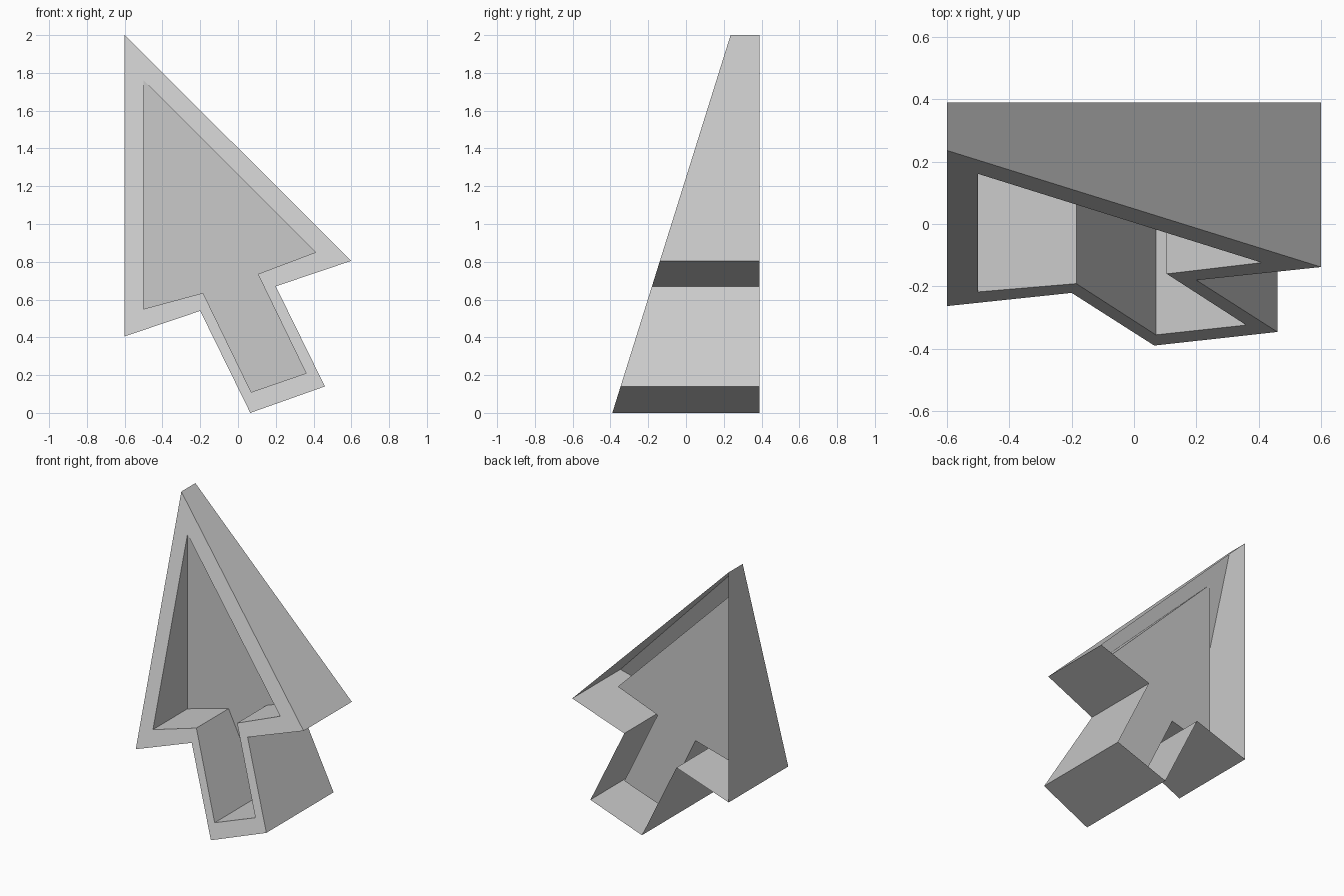
import bpy
import bmesh

cube = bpy.data.objects.get("Cube")
if cube:
    bpy.data.objects.remove(cube, do_unlink=True)

# Single grey material
GREY = (0.59, 0.59, 0.59, 1.0)
grey = bpy.data.materials.new("plain_grey")
grey.use_nodes = True
grey.diffuse_color = GREY
grey.node_tree.nodes["Principled BSDF"].inputs["Base Color"].default_value = GREY

# Arrow outlines (x, z), clockwise from the tip
OUTER = [(-0.6, 2.0), (0.6, 0.805), (0.2, 0.67), (0.46, 0.14),
         (0.065, 0.0), (-0.2, 0.54), (-0.6, 0.405)]
INNER = [(-0.5, 1.76), (0.41, 0.85), (0.105, 0.735), (0.36, 0.21),
         (0.07, 0.11), (-0.185, 0.635), (-0.5, 0.55)]
BACK = 0.39


def slope_y(z):
    """Depth of the slanted front plane at height z."""
    return -0.39 + 0.313 * z


FLOOR = slope_y(INNER[0][1])


def on_slope(bm, outline):
    return [bm.verts.new((x, slope_y(z), z)) for x, z in outline]


def on_plane(bm, outline, y):
    return [bm.verts.new((x, y, z)) for x, z in outline]


def bridge(bm, a, b):
    """Band of quads between two matching loops."""
    for i in range(len(a)):
        j = (i + 1) % len(a)
        bm.faces.new((a[i], a[j], b[j], b[i]))


def finish(bm, name):
    bmesh.ops.remove_doubles(bm, verts=bm.verts, dist=0.0001)
    mesh = bpy.data.meshes.new(name)
    bm.to_mesh(mesh)
    bm.free()
    mesh.materials.append(grey)
    obj = bpy.data.objects.new(name, mesh)
    bpy.context.scene.collection.objects.link(obj)


# Outer side walls, open at the back
bm = bmesh.new()
bridge(bm, on_slope(bm, OUTER), on_plane(bm, OUTER, BACK))
finish(bm, "arrow_side_walls")

# Slanted front rim
bm = bmesh.new()
bridge(bm, on_slope(bm, INNER), on_slope(bm, OUTER))
finish(bm, "arrow_front_rim")

# Recess walls and upright floor panel
bm = bmesh.new()
floor = on_plane(bm, INNER, FLOOR)
bridge(bm, floor, on_slope(bm, INNER))
bm.faces.new(floor[::-1])
finish(bm, "arrow_recess")
